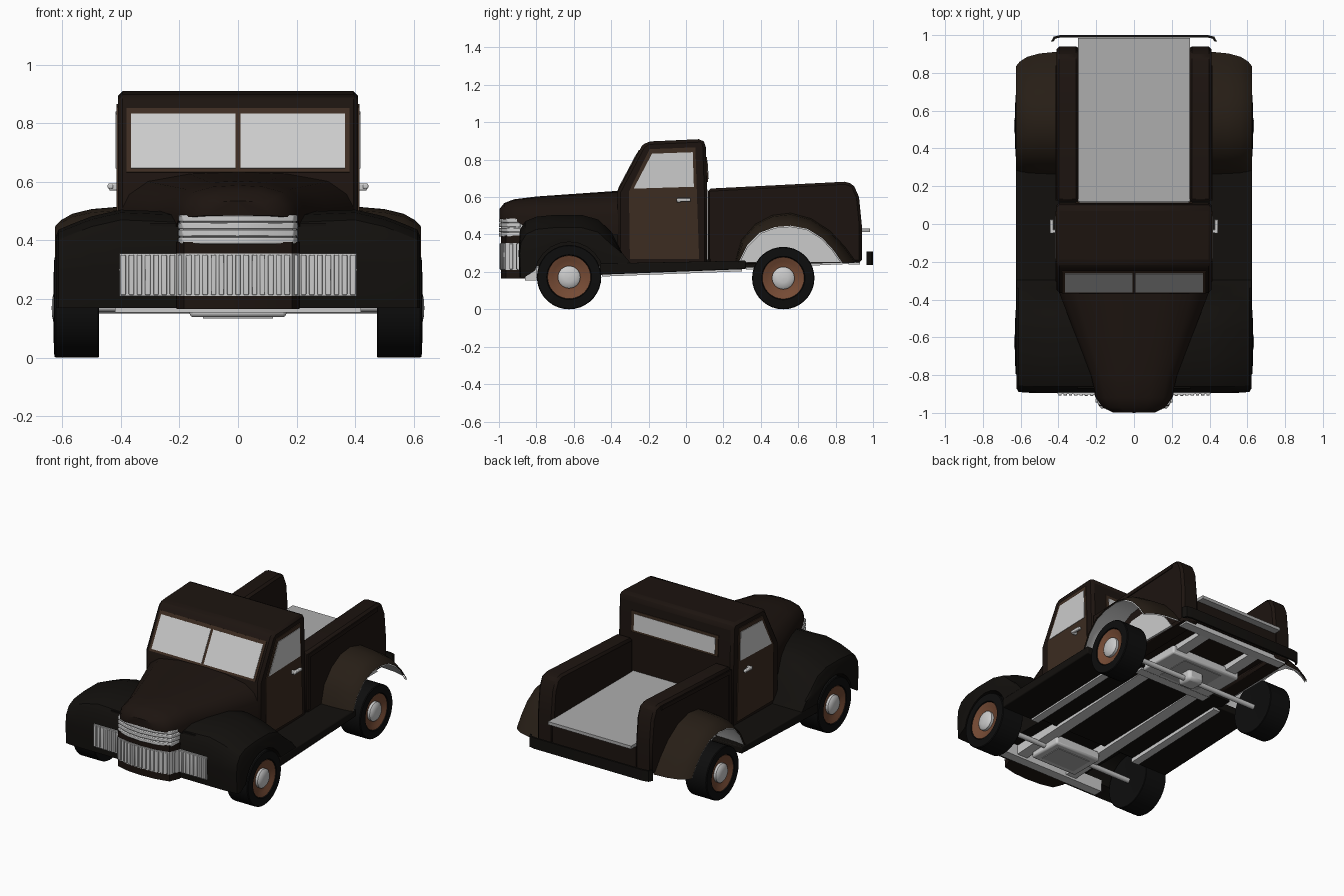
import bpy, bmesh, math
from mathutils import Vector

if "Cube" in bpy.data.objects:
    bpy.data.objects.remove(bpy.data.objects["Cube"])


def mat(name, *rgb):
    m = bpy.data.materials.new(name)
    m.diffuse_color = (*rgb, 1)
    m.use_nodes = True
    m.node_tree.nodes["Principled BSDF"].inputs["Base Color"].default_value = m.diffuse_color
    return m


BODY = mat("dark_paint", 0.012, 0.007, 0.005)
BROWN = mat("fender_paint", 0.020, 0.013, 0.008)
BLACK = mat("black_paint", 0.006, 0.005, 0.004)
DOOR = mat("door_paint", 0.045, 0.025, 0.015)
TIRE = mat("rubber", 0.004, 0.004, 0.004)
RIM = mat("rim_paint", 0.18, 0.07, 0.035)
FLOOR = mat("floor_grey", 0.42, 0.42, 0.42)


def finish(name, bm, m=None, mirror=False, bevel=0, segments=2):
    bmesh.ops.remove_doubles(bm, verts=bm.verts, dist=1e-5)
    bmesh.ops.recalc_face_normals(bm, faces=bm.faces)
    me = bpy.data.meshes.new(name)
    bm.to_mesh(me)
    bm.free()
    ob = bpy.data.objects.new(name, me)
    bpy.context.collection.objects.link(ob)
    if m:
        me.materials.append(m)
    if bevel:
        b = ob.modifiers.new("Bevel", "BEVEL")
        b.width, b.segments, b.limit_method = bevel, segments, 'ANGLE'
    if mirror:
        ob.modifiers.new("Mirror", "MIRROR")
    return ob


def loft(name, sections, m=None, closed=True, **kw):
    """Skin a list of equal-length point loops; cap the ends when closed."""
    bm = bmesh.new()
    rows = [[bm.verts.new(p) for p in s] for s in sections]
    n = len(rows[0])
    for a, b in zip(rows, rows[1:]):
        for i in range(n if closed else n - 1):
            j = (i + 1) % n
            bm.faces.new((a[i], a[j], b[j], b[i]))
    if closed:
        bm.faces.new(rows[0])
        bm.faces.new(rows[-1])
    return finish(name, bm, m, **kw)


def side(name, yz, x0, x1, m=None, **kw):
    return loft(name, [[(x, y, z) for y, z in yz] for x in (x0, x1)], m, **kw)


def plan(name, xy, z0, z1, m=None, **kw):
    return loft(name, [[(x, y, z) for x, y in xy] for z in (z0, z1)], m, **kw)


def box(name, x0, x1, y0, y1, z0, z1, m=None, **kw):
    return side(name, [(y0, z0), (y1, z0), (y1, z1), (y0, z1)], x0, x1, m, **kw)


def slab(name, pts, depth, m=None, **kw):
    """Flat panel thickened along its own normal."""
    p = [Vector(q) for q in pts]
    d = (p[1] - p[0]).cross(p[2] - p[1]).normalized() * depth
    return loft(name, [[q - d for q in p], [q + d for q in p]], m, **kw)


def lathe(name, prof, cy, cz, m=None, n=36):
    """Revolve (radius, x) points around a wheel axis; mirrored."""
    secs = [[(x, cy + max(r, 1e-4) * math.cos(2 * math.pi * i / n),
              cz + max(r, 1e-4) * math.sin(2 * math.pi * i / n)) for i in range(n)] for r, x in prof]
    return loft(name, secs, m, mirror=True)


def both(half):
    return half + [(-x, y) for x, y in reversed(half) if x > 0]


# Wheels and axles
for end, cy, s in (("front", -0.625, 1.0), ("rear", 0.52, 0.97)):
    cz = 0.172 * s
    lathe(end + "_tire", [(0, .48), (.12 * s, .475), (.169 * s, .475), (.172 * s, .478), (.172 * s, .622),
                          (.168 * s, .627), (.12 * s, .629), (.112 * s, .605), (0, .6)], cy, cz, TIRE)
    lathe(end + "_rim", [(0, .595), (.117 * s, .595), (.115 * s, .625), (.09, .616), (.062, .604), (0, .604)], cy, cz, RIM)
    lathe(end + "_hubcap", [(0, .6), (.06, .6), (.06, .62), (.05, .629), (.025, .635), (0, .636)], cy, cz)
    lathe(end + "_axle", [(0, 0), (.016, 0), (.016, .48), (0, .48)], cy, cz, n=12)

# Cab shell
side("cab", [(-.365, .22), (-.365, .63), (-.235, .875), (-.205, .897), (.085, .91), (.105, .885),
             (.115, .6), (.115, .22)], -.41, .41, BODY, bevel=.024, segments=1)


def windshield(z, out):
    return -.365 + (z - .63) * .53 - out


# Windshield frame, two panes and rear window
slab("windshield_frame", [(x, windshield(z, 0), z) for x, z in
     ((-.38, .632), (.38, .632), (.38, .85), (-.38, .85))], .004, DOOR)
slab("windshield_pane", [(x, windshield(z, .003), z) for x, z in
     ((.008, .645), (.365, .645), (.365, .832), (.008, .832))], .004, mirror=True)
slab("rear_window_frame", [(-.31, .112, .68), (.31, .112, .68), (.31, .105, .815), (-.31, .105, .815)], .007, DOOR)
slab("rear_window", [(-.29, .114, .695), (.29, .114, .695), (.29, .107, .797), (-.29, .107, .797)], .008)

# Doors, side windows, handles
side("door", [(-.30, .27), (-.305, .63), (-.195, .856), (.05, .866), (.07, .27)], .40, .415, DOOR, mirror=True)
side("side_window", [(-.28, .645), (-.182, .832), (.036, .840), (.042, .655)], .40, .418, mirror=True)
box("handle_post", .41, .44, -.048, -.028, .57, .594, mirror=True, bevel=.005)
box("door_handle", .425, .445, -.05, .025, .576, .594, mirror=True, bevel=.005)

# Hood: arched sections narrowing to the nose
hood = []
for y, w, zb, zs, zt in ((-.34, .405, .40, .51, .635), (-.6, .305, .40, .50, .617), (-.8, .228, .40, .495, .603),
                         (-.92, .200, .48, .495, .588), (-.972, .165, .48, .492, .568), (-.998, .11, .485, .49, .535)):
    d = zt - zs
    half = [(w, zb), (w, zs), (.94 * w, zs + .38 * d), (.78 * w, zs + .74 * d), (.42 * w, zs + .95 * d), (0, zt)]
    hood.append([(x, y, z) for x, z in both(half)])
loft("hood", hood, BODY)

# Front fenders with wheel arch cut-out
fender = []
for x, h, d in ((.15, .495, 0), (.40, .505, 0), (.50, .482, 0), (.57, .455, .002), (.612, .437, .006), (.622, .415, .025)):
    pts = [(-.89 + d, .17), (-.895 + d, .30), (-.888 + d, h - .08), (-.86 + d, h - .035), (-.80, h - .01), (-.70, h),
           (-.56, h), (-.47, h - .025), (-.40, h - .09), (-.34, .30), (-.29, .24), (-.44, .20)]
    pts += [(-.625 + .185 * math.cos(a), .175 + .185 * math.sin(a))
            for a in (math.radians(10 + 16 * i) for i in range(11))]
    fender.append([(x, y, z) for y, z in pts])
loft("front_fender", fender, BLACK, mirror=True)
box("engine_bay", -.30, .30, -.87, -.34, .23, .46, BLACK)

# Grille surround and vertical slats along the bulging nose
face = [(.42, -.897), (.21, -.900), (.185, -.962), (.1, -.982), (0, -.988)]
plan("grille_surround", both([(.21, -.84), (.21, -.90)] + face[2:]), .165, .395, BODY)


def face_y(x):
    for (xa, ya), (xb, yb) in zip(face, face[1:]):
        if xb <= x <= xa:
            return ya + (yb - ya) * (xa - x) / (xa - xb)


plan("lower_grille_panel", both([(.405, -.86)] + [(min(x, .405), y - .003) for x, y in face]), .21, .355)
for i in range(-14, 15):
    x = i * .028
    y = face_y(abs(x))
    box("grille_slat", x - .009, x + .009, y - .010, y + .01, .214, .351, bevel=.003)

# Upper grille with four horizontal bars
nose = [(.205, -.88), (.203, -.91), (.19, -.952), (.1, -.985), (0, -.996)]
plan("upper_grille_back", both([(x * .97, y + .008) for x, y in nose]), .385, .487)
for i in range(4):
    z = .388 + i * .0255
    plan("grille_bar", both([(x, y - .004) for x, y in nose]), z, z + .022, bevel=.004)

# Running boards and cab floor
side("running_board", [(-.46, .185), (.32, .215), (.32, .26), (-.46, .245)], .39, .624, BLACK, mirror=True, bevel=.006)
side("underbody", [(-.45, .205), (.40, .225), (.40, .27), (-.45, .26)], -.40, .40, BLACK)

# Bed sides, top rail, floor and rear panel
side("bed_side", [(.118, .235), (.118, .645), (.85, .682), (.895, .668), (.925, .60), (.94, .45), (.94, .25)],
     .293, .41, BODY, mirror=True, bevel=.014, segments=1)
side("bed_rail", [(.15, .605), (.15, .63), (.84, .664), (.84, .64)], .40, .415, BODY, mirror=True)
box("bed_stake", .40, .415, .125, .15, .27, .63, BODY, mirror=True)
box("bed_floor", -.297, .297, .118, .985, .412, .432, FLOOR)
box("bed_base", -.30, .30, .118, .938, .27, .412, BODY)

# Rear fenders: shell, liner and grey wheel well
inner = [(.262, .25), (.295, .37), (.37, .455), (.46, .503), (.56, .515), (.67, .485), (.77, .42), (.85, .335), (.912, .25)]
outer = [(.28, .25), (.325, .34), (.395, .41), (.475, .44), (.56, .447), (.65, .43), (.73, .38), (.79, .315), (.835, .25)]


def arch(k):
    return [[(x - (1 - k) * .1, .56 + k * (a[0] + (b[0] - a[0]) * t - .56), .2 + k * (a[1] + (b[1] - a[1]) * t - .2))
             for a, b in zip(inner, outer)]
            for x, t in ((.405, 0), (.50, .12), (.565, .35), (.605, .68), (.625, 1))]


loft("rear_fender", arch(1), BROWN, closed=False, mirror=True)
loft("rear_fender_liner", arch(.97), None, closed=False, mirror=True)
side("rear_wheel_well", outer, .40, .414, mirror=True)

# Rear bumper
plan("rear_bumper", [(-.44, .965), (-.425, .992), (-.39, 1.0), (.39, 1.0), (.425, .992), (.44, .965),
                     (.428, .965), (.415, .982), (.385, .988), (-.385, .988), (-.415, .982), (-.428, .965)],
     .238, .308, BLACK)

# Chassis rails, cross members and axle housings
side("chassis_rail", [(-.86, .165), (.93, .245), (.93, .28), (-.86, .225)], .15, .225, mirror=True)
side("sill_rail", [(-.45, .175), (.30, .203), (.30, .22), (-.45, .20)], .36, .41, mirror=True)
for y, w in ((-.83, .42), (.35, .26), (.90, .38)):
    box("cross_member", -w, w, y - .03, y + .03, .195 + .05 * y, .27)
box("front_axle_tray", -.165, .165, -.74, -.51, .138, .20, bevel=.012)
box("front_axle_tray_panel", -.12, .12, -.70, -.55, .134, .15, FLOOR)
box("rear_axle_tray", -.25, .25, .38, .66, .205, .26, bevel=.01)
box("rear_axle_tray_panel", -.14, .14, .41, .63, .202, .22, FLOOR)
box("differential", -.055, .055, .465, .575, .14, .22, bevel=.02)

# Smooth shading with sharp creases
for ob in bpy.context.scene.objects:
    ob.select_set(True)
    bpy.context.view_layer.objects.active = ob
bpy.ops.object.shade_smooth_by_angle(angle=math.radians(32))
